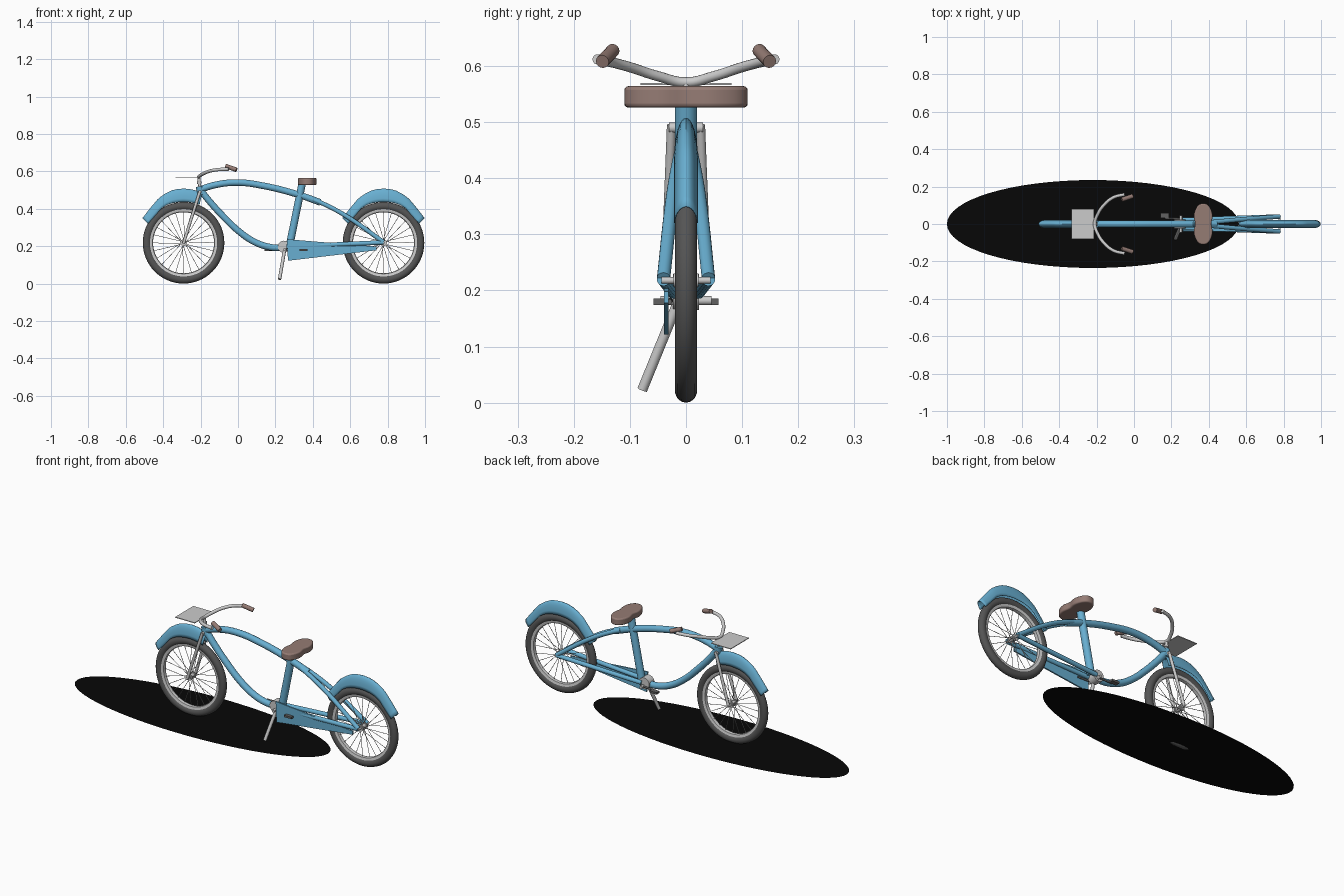
import bpy, bmesh, math
from mathutils import Vector

if "Cube" in bpy.data.objects:
    bpy.data.objects.remove(bpy.data.objects["Cube"])


def mat(name, r, g, b):
    m = bpy.data.materials.new(name)
    m.diffuse_color = (r, g, b, 1)
    m.use_nodes = True
    m.node_tree.nodes["Principled BSDF"].inputs["Base Color"].default_value = m.diffuse_color
    return m


BLUE = mat("blue_paint", .14, .43, .64)
RUBBER = mat("rubber", .09, .09, .09)
BROWN = mat("brown_leather", .30, .20, .175)
BLACK = mat("black", .002, .002, .002)
DARK = mat("dark_metal", .12, .12, .12)


def finish(name, bm, material=None, smooth=True):
    bmesh.ops.recalc_face_normals(bm, faces=bm.faces)
    me = bpy.data.meshes.new(name)
    bm.to_mesh(me)
    bm.free()
    ob = bpy.data.objects.new(name, me)
    bpy.context.collection.objects.link(ob)
    if material:
        me.materials.append(material)
    if smooth:
        me.shade_smooth()
        me.set_sharp_from_angle(angle=math.radians(40))
    return ob


def rod(bm, a, b, r, r2=None, n=16):
    a, b = Vector(a), Vector(b)
    d = b - a
    m = Vector((0, 0, 1)).rotation_difference(d).to_matrix().to_4x4()
    m.translation = (a + b) / 2
    bmesh.ops.create_cone(bm, cap_ends=True, segments=n, radius1=r,
                          radius2=r if r2 is None else r2, depth=d.length, matrix=m)


def rods(name, items, material=None, n=16):
    bm = bmesh.new()
    for it in items:
        rod(bm, *it, n=n)
    return finish(name, bm, material)


def tube(name, pts, r, material=None):
    cu = bpy.data.curves.new(name, 'CURVE')
    cu.dimensions = '3D'
    cu.bevel_depth, cu.bevel_resolution = r, 5
    cu.resolution_u, cu.use_fill_caps = 8, True
    sp = cu.splines.new('BEZIER')
    sp.bezier_points.add(len(pts) - 1)
    for bp, p in zip(sp.bezier_points, pts):
        bp.co = p
        bp.handle_left_type = bp.handle_right_type = 'AUTO'
    ob = bpy.data.objects.new(name, cu)
    bpy.context.collection.objects.link(ob)
    if material:
        cu.materials.append(material)
    return ob


def lathe(name, prof, x, z, material=None, steps=64):
    # closed (radius, y) profile spun about a wheel axle
    bm = bmesh.new()
    rings = []
    for i in range(steps):
        a = 2 * math.pi * i / steps
        rings.append([bm.verts.new((x + r * math.cos(a), y, z + r * math.sin(a))) for r, y in prof])
    k = len(prof)
    for i in range(steps):
        p, q = rings[i], rings[(i + 1) % steps]
        for j in range(k):
            bm.faces.new((p[j], p[(j + 1) % k], q[(j + 1) % k], q[j]))
    return finish(name, bm, material)


def box(name, c, s, material=None):
    bm = bmesh.new()
    bmesh.ops.create_cube(bm, size=1)
    for v in bm.verts:
        v.co = Vector(c) + Vector([v.co[i] * s[i] for i in range(3)])
    return finish(name, bm, material, False)


def wheel(side, x):
    z = .218
    tire = [(.196 + .022 * math.cos(t), .02 * math.sin(t))
            for t in [2 * math.pi * i / 14 for i in range(14)]]
    lathe(side + "_tire", tire, x, z, RUBBER)
    lathe(side + "_rim", [(.18, -.013), (.18, .013), (.166, .01), (.163, 0), (.166, -.01)], x, z)
    sp = []
    for i in range(24):
        s = 1 if i % 2 else -1
        a = 2 * math.pi * i / 24
        b = a + (.35 if i % 4 < 2 else -.35)
        sp.append(((x + .014 * math.cos(b), s * .016, z + .014 * math.sin(b)),
                   (x + .167 * math.cos(a), 0, z + .167 * math.sin(a)), .0014))
    rods(side + "_spokes", sp, n=5)
    rods(side + "_hub", [((x, -.022, z), (x, .022, z), .012),
                         ((x, -.044, z), (x, .044, z), .006),
                         ((x, -.019, z), (x, -.014, z), .018),
                         ((x, .014, z), (x, .019, z), .018)])


def interp(tab, x):
    # smooth symmetric height lookup
    for (x0, z0), (x1, z1) in zip(tab, tab[1:]):
        if x <= x1 + 1e-6:
            return z0 + (z1 - z0) * (x - x0) / (x1 - x0)
    return tab[-1][1]


def fender(name, cx, end):
    # arched sheet: outer ridge line to inner lower edge
    outer = [(0, .508), (.035, .505), (.065, .498), (.1, .48), (.135, .455), (.175, .408), (.22, .35)]
    inner = [(0, .437), (.03, .435), (.06, .43), (.09, .42), (.118, .402), (.15, .365), (.19, .32)]
    bm = bmesh.new()
    rows = []
    for i in range(33):
        t = -1 + (1 + end) * i / 32
        s, u = (1 if t >= 0 else -1), abs(t)
        o = Vector((s * u * .22, 0, interp(outer, u * .22)))
        n = Vector((s * u * .19, 0, interp(inner, u * .19)))
        row = []
        for j in range(-6, 7):
            k = abs(j) / 6
            d = 1 - math.cos(k * math.pi / 2)
            p = o.lerp(n, d)
            row.append(bm.verts.new((cx + p.x, .021 * math.sin(j / 6 * math.pi / 2), p.z)))
        rows.append(row)
    for p, q in zip(rows, rows[1:]):
        for j in range(12):
            bm.faces.new((p[j], p[j + 1], q[j + 1], q[j]))
    ob = finish(name, bm, BLUE)
    ob.modifiers.new("thickness", 'SOLIDIFY').thickness = .002


# wheels and fenders
wheel("front", -.291)
wheel("rear", .778)
fender("front_fender", -.291, .45)
fender("rear_fender", .778, 1)

# frame tubes
tube("top_tube", [(-.203, 0, .503), (-.123, 0, .527), (-.005, 0, .54), (.144, 0, .521),
                  (.33, 0, .473), (.44, 0, .434)], .018, BLUE)
tube("down_tube", [(-.2, 0, .5), (-.15, 0, .437), (-.07, 0, .35), (.01, 0, .275),
                   (.09, 0, .222), (.17, 0, .195), (.25, 0, .19)], .018, BLUE)
rods("seat_tube", [((.342, 0, .53), (.275, 0, .2), .02)], BLUE, 20)
rods("head_tube", [((-.197, 0, .475), (-.206, 0, .52), .02)], BLUE, 20)
for s, side in ((-1, "right"), (1, "left")):
    tube(side + "_seat_stay", [(.40, s * .008, .45), (.44, s * .012, .434), (.57, s * .024, .366),
                               (.778, s * .04, .222)], .012, BLUE)
    rods(side + "_chain_stay", [((.26, s * .022, .197), (.778, s * .04, .22), .012)], BLUE)
    # fork leg
    rods(side + "_fork_leg", [((-.291, s * .037, .216), (-.203, s * .026, .495), .008)])
    # grip, crank and pedal
    rods(side + "_grip", [((-.065, s * .130, .628), (-.008, s * .149, .608), .012)], BROWN)
    px = .25 - s * .085
    rods(side + "_crank", [((.25, s * .028, .182), (px, s * .03, .18), .005)], DARK)
    box(side + "_pedal", (px + (.015 if s < 0 else 0), s * .045, .18), (.045, .026, .011), DARK)

rods("fork_crown", [((-.204, -.03, .49), (-.204, .03, .49), .009)])
rods("stem", [((-.203, 0, .51), (-.21, 0, .57), .008), ((-.206, 0, .534), (-.207, 0, .546), .012)])

# handlebar and front rack
half = [(-.195, .05, .582), (-.162, .1, .598), (-.11, .142, .609), (-.05, .158, .612)]
tube("handlebar", [(x, -y, z) for x, y, z in reversed(half)] + [(-.21, 0, .571)] + half, .009)
box("front_rack", (-.274, 0, .568), (.122, .162, .004))

# bottom bracket, crank axle and kickstand
rods("bottom_bracket", [((.245, -.023, .197), (.245, .023, .197), .032)], n=24)
rods("crank_axle", [((.25, -.045, .182), (.25, .045, .182), .008)])
rods("kickstand", [((.25, -.012, .185), (.222, -.078, .023), .009)])

# chain guard plate
bm = bmesh.new()
f = bm.faces.new([bm.verts.new((x, -.039, z)) for x, z in
                  ((.262, .237), (.74, .198), (.74, .178), (.267, .122))])
ext = bmesh.ops.extrude_face_region(bm, geom=[f])
bmesh.ops.translate(bm, vec=(0, .008, 0), verts=[v for v in ext['geom'] if isinstance(v, bmesh.types.BMVert)])
finish("chain_guard", bm, BLUE, False)

# seat: two-lobed pad
bm = bmesh.new()
vs = []
for i in range(48):
    a = 2 * math.pi * i / 48
    y = .11 * math.sin(a)
    w = .055 * math.copysign(abs(math.cos(a)) ** .8, math.cos(a))
    vs.append(bm.verts.new((.37 + w * (1 - .22 * math.exp(-(y / .03) ** 2)), y, .526)))
f = bm.faces.new(vs)
ext = bmesh.ops.extrude_face_region(bm, geom=[f])
bmesh.ops.translate(bm, vec=(0, 0, .038), verts=[v for v in ext['geom'] if isinstance(v, bmesh.types.BMVert)])
seat = finish("seat", bm, BROWN)
bv = seat.modifiers.new("rounded_edges", 'BEVEL')
bv.width, bv.segments, bv.limit_method, bv.angle_limit = .007, 3, 'ANGLE', math.radians(50)

# flat black floor disc
bm = bmesh.new()
bmesh.ops.create_circle(bm, cap_ends=True, segments=64, radius=1)
for v in bm.verts:
    v.co = (-.22 + v.co.x * .78, v.co.y * .235, .008)
finish("floor_disc", bm, BLACK, False)
